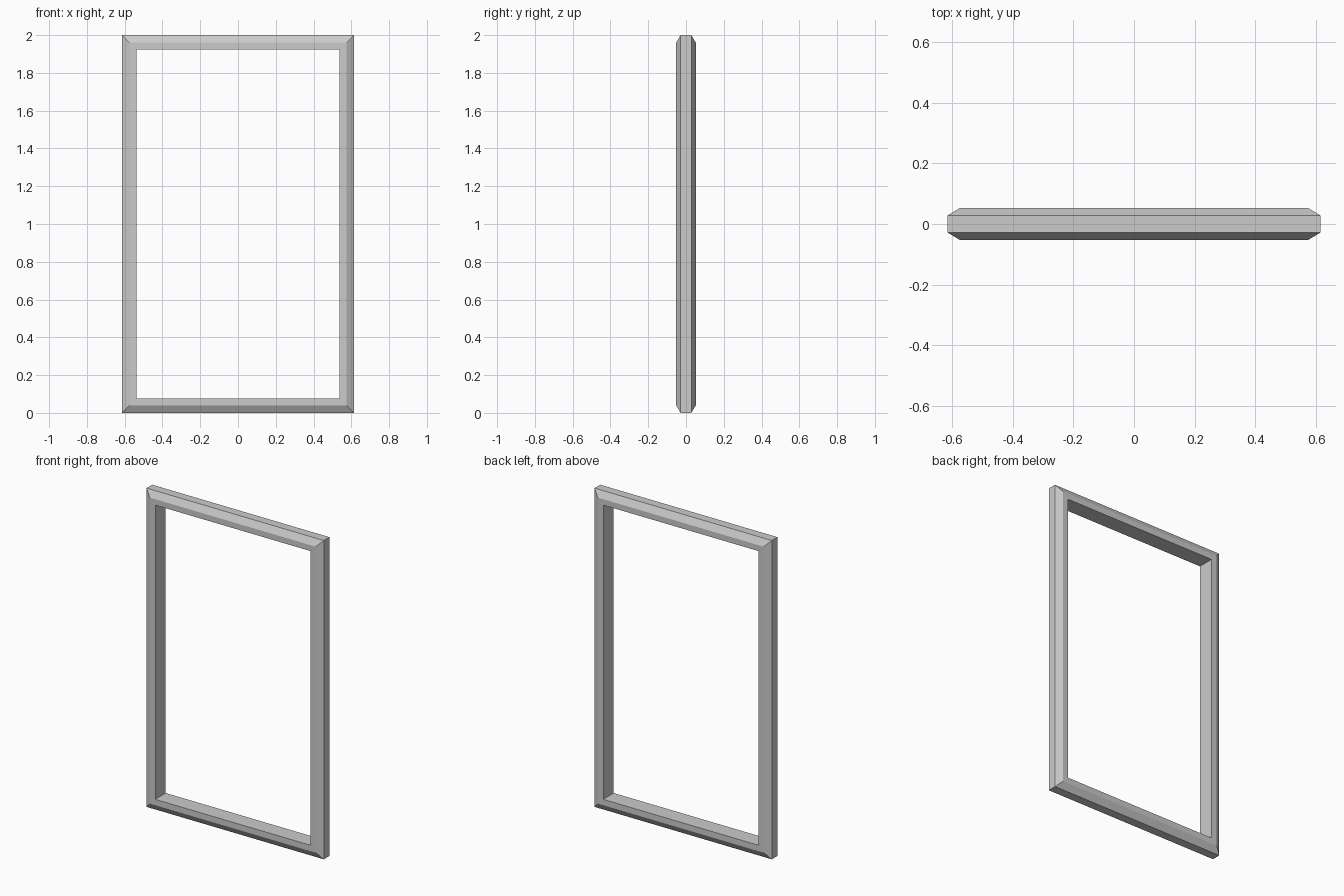
import bpy, bmesh

if "Cube" in bpy.data.objects:
    bpy.data.objects.remove(bpy.data.objects["Cube"])

HALF_W, HEIGHT = 0.615, 2.0

# Cross-section of the moulding: (inset from outer edge, y)
profile = [(0.0, -0.028), (0.04, -0.052), (0.077, -0.052),
           (0.077, 0.052), (0.04, 0.052), (0.0, 0.028)]


def ring(bm, inset, y):
    w = HALF_W - inset
    return [bm.verts.new((x, y, z)) for x, z in
            ((-w, inset), (w, inset), (w, HEIGHT - inset), (-w, HEIGHT - inset))]


# Mitred rectangular frame: sweep the profile round the four corners
bm = bmesh.new()
rings = [ring(bm, i, y) for i, y in profile]
for k, a in enumerate(rings):
    b = rings[(k + 1) % len(rings)]
    for c in range(4):
        d = (c + 1) % 4
        bm.faces.new((a[c], a[d], b[d], b[c]))
bmesh.ops.recalc_face_normals(bm, faces=bm.faces)

mesh = bpy.data.meshes.new("window_frame")
bm.to_mesh(mesh)
bm.free()
bpy.context.collection.objects.link(bpy.data.objects.new("window_frame", mesh))
